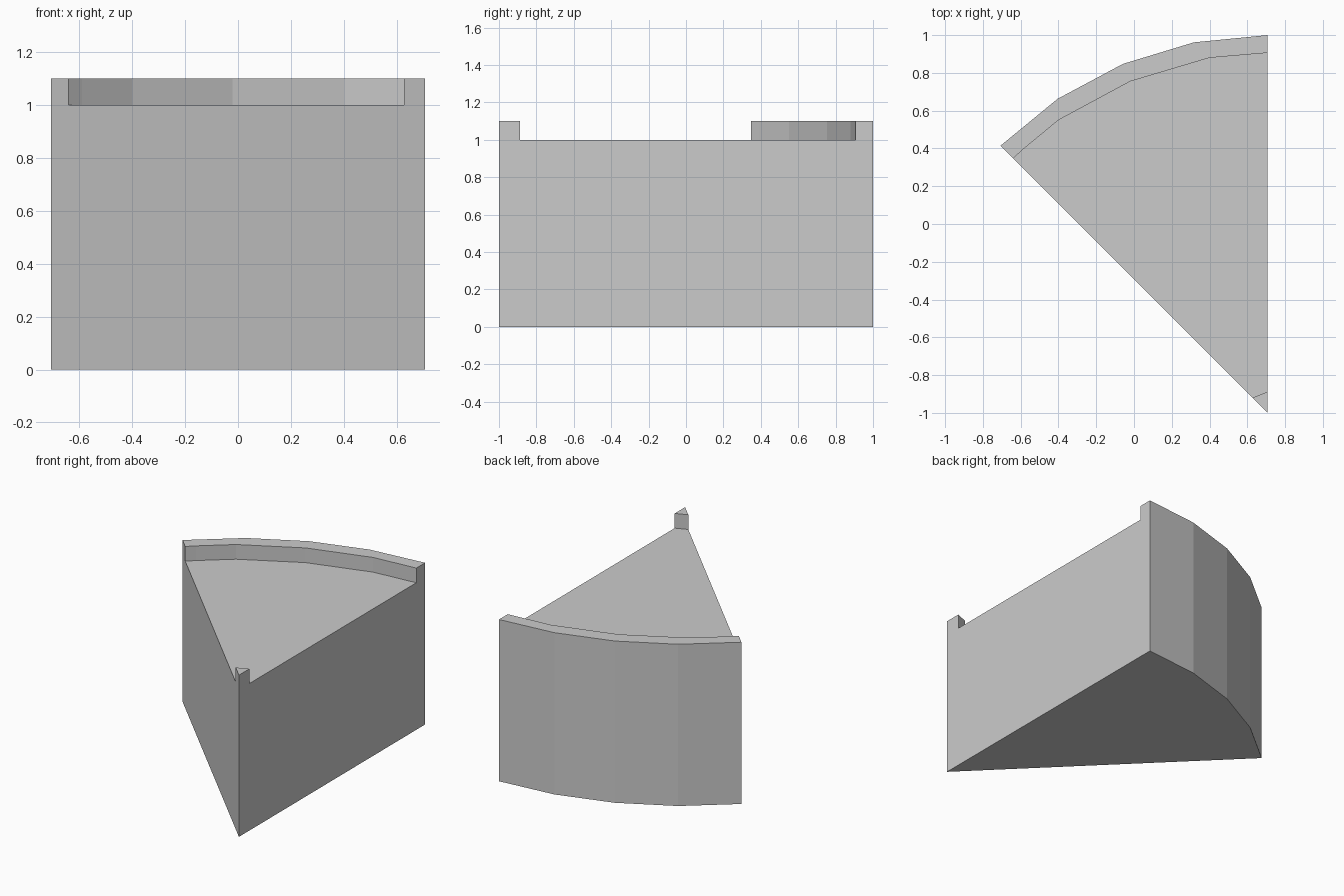
import bpy, bmesh, math

if "Cube" in bpy.data.objects:
    bpy.data.objects.remove(bpy.data.objects["Cube"])


def prism(name, outline, z0, z1):
    """Extrude a flat outline between two heights."""
    bm = bmesh.new()
    low = [bm.verts.new((x, y, z0)) for x, y in outline]
    high = [bm.verts.new((x, y, z1)) for x, y in outline]
    bm.faces.new(low[::-1])
    bm.faces.new(high)
    n = len(outline)
    for i in range(n):
        j = (i + 1) % n
        bm.faces.new((low[i], low[j], high[j], high[i]))
    bmesh.ops.recalc_face_normals(bm, faces=bm.faces[:])
    mesh = bpy.data.meshes.new(name)
    bm.to_mesh(mesh)
    bm.free()
    obj = bpy.data.objects.new(name, mesh)
    bpy.context.collection.objects.link(obj)
    return obj


# Wedge block: an eighth of a 32-sided disc of radius 2
TIP_X, TIP_Y, RADIUS = 0.7071, -1.0, 2.0
angles = [math.radians(90 + 11.25 * i) for i in range(5)]
arc = [(TIP_X + RADIUS * math.cos(a), TIP_Y + RADIUS * math.sin(a)) for a in angles]
wedge = prism("wedge_block", [(TIP_X, TIP_Y)] + arc, 0, 1.1)

# Recess leaving a low rim on the arc and a small post at the tip;
# its outline runs past the two straight sides so they are cut open
recess_outline = [
    (0.627, -0.920), (0.7071, -0.888), (0.9, -0.811),
    (0.9, 0.93), (0.7071, 0.906), (0.40, 0.88), (-0.02, 0.755),
    (-0.40, 0.55), (-0.59, 0.393), (-0.64, 0.347),
    (-0.79, 0.197), (0.477, -0.98),
]
recess = prism("recess_cutter", recess_outline, 1.0, 1.3)
recess.hide_render = True
recess.display_type = 'WIRE'

cut = wedge.modifiers.new("recess", 'BOOLEAN')
cut.operation = 'DIFFERENCE'
cut.solver = 'EXACT'
cut.object = recess
